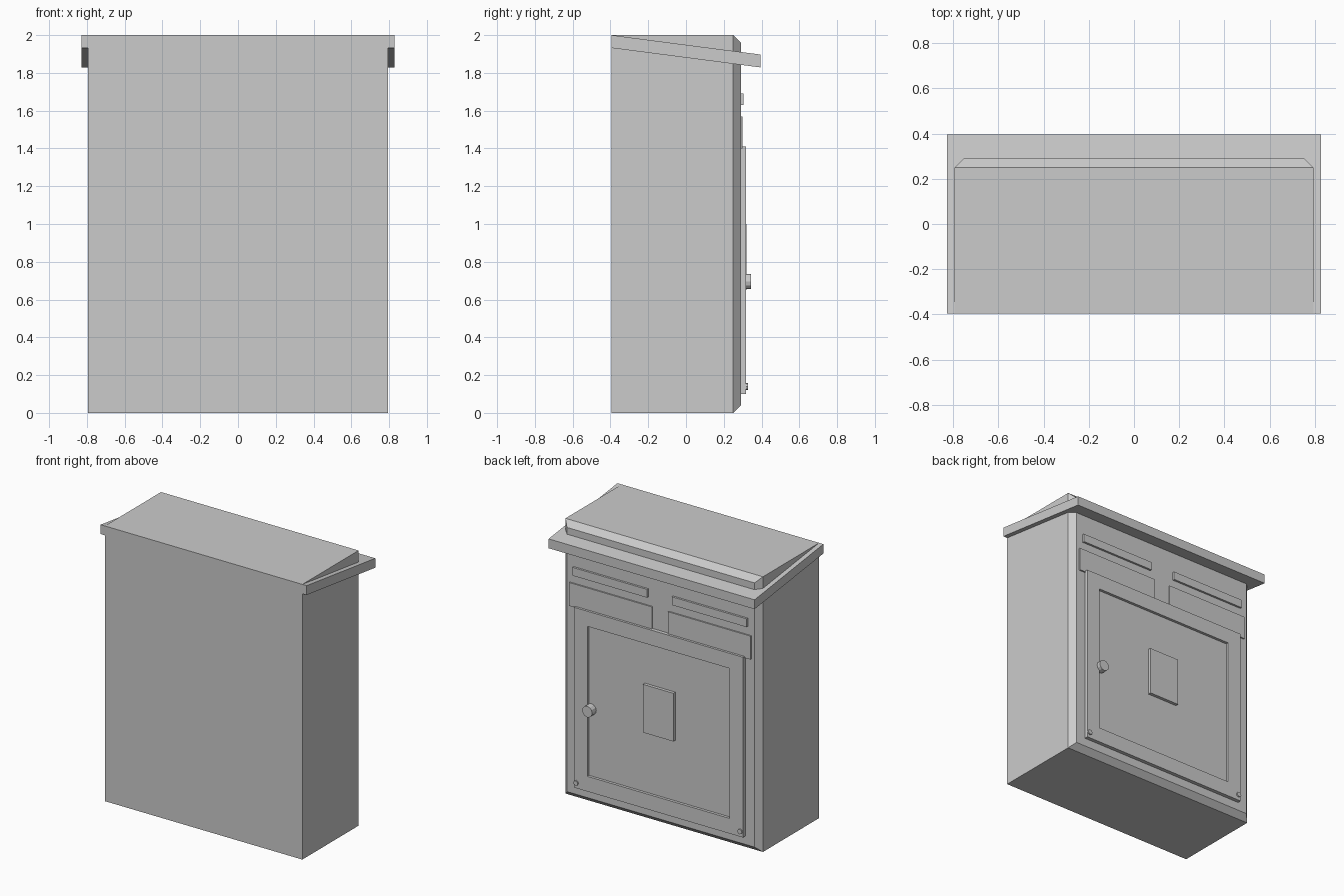
import bpy
import bmesh
from math import pi
from mathutils import Matrix, Vector

cube = bpy.data.objects.get("Cube")
if cube:
    bpy.data.objects.remove(cube, do_unlink=True)

grey = bpy.data.materials.new("plain grey")
grey.use_nodes = True
grey.diffuse_color = (0.6, 0.6, 0.6, 1)
grey.node_tree.nodes["Principled BSDF"].inputs["Base Color"].default_value = (0.6, 0.6, 0.6, 1)


def finish(name, bm):
    bmesh.ops.recalc_face_normals(bm, faces=bm.faces)
    mesh = bpy.data.meshes.new(name)
    bm.to_mesh(mesh)
    bm.free()
    mesh.materials.append(grey)
    obj = bpy.data.objects.new(name, mesh)
    bpy.context.collection.objects.link(obj)
    return obj


def box_mesh(x0, x1, y0, y1, z0, z1):
    bm = bmesh.new()
    bmesh.ops.create_cube(bm, size=1)
    low, high = Vector((x0, y0, z0)), Vector((x1, y1, z1))
    for v in bm.verts:
        v.co = (low + high) / 2 + v.co * (high - low)
    bm.normal_update()
    return bm


def back_face(bm):
    return max(bm.faces, key=lambda f: f.calc_center_median().y)


def disc(name, x, z, radius, y0, y1, sides):
    bm = bmesh.new()
    place = Matrix.Translation((x, (y0 + y1) / 2, z)) @ Matrix.Rotation(pi / 2, 4, "X")
    bmesh.ops.create_cone(bm, cap_ends=True, segments=sides, radius1=radius,
                          radius2=radius, depth=y1 - y0, matrix=place)
    finish(name, bm)


BACK = 0.29

# Cabinet with a chamfered rim around its detailed face
bm = box_mesh(-0.794, 0.794, -0.395, 0.25, 0, 2)
face = back_face(bm)
rim = bmesh.ops.extrude_face_region(bm, geom=[face])
if face.is_valid:
    bm.faces.remove(face)
for v in [g for g in rim["geom"] if isinstance(g, bmesh.types.BMVert)]:
    v.co.y = BACK
    v.co.x -= 0.04 if v.co.x > 0 else -0.04
    v.co.z += 0.04 if v.co.z < 1 else -0.04
finish("cabinet_body", bm)

# Overhanging roof slab that slopes down towards the detailed face
bm = box_mesh(-0.828, 0.828, -0.395, 0.395, 1.932, 2)
for v in bm.verts:
    if v.co.y > 0:
        v.co.z -= 0.103
finish("sloping_roof", bm)

# Slot covers and label plates in mirrored pairs
for side, sign in (("left", 1), ("right", -1)):
    for part, inner, outer, depth, z0, z1 in (
            ("slot_cover", 0.10, 0.70, 0.305, 1.63, 1.69),
            ("label_plate", 0.065, 0.73, 0.30, 1.40, 1.57)):
        xs = sorted((sign * inner, sign * outer))
        finish(f"{part}_{side}", box_mesh(*xs, BACK - 0.01, depth, z0, z1))
    disc(f"door_screw_{side}", sign * 0.66, 0.14, 0.018, 0.31, 0.327, 8)

# Door with a raised border and a sunken panel
bm = box_mesh(-0.68, 0.68, BACK - 0.01, 0.317, 0.10, 1.41)
panel = back_face(bm)
bmesh.ops.inset_region(bm, faces=[panel], thickness=0.11, use_even_offset=True)
bmesh.ops.inset_region(bm, faces=[panel], thickness=0, depth=-0.02)
finish("door", bm)

# Notice plate and knob on the door
finish("notice_plate", box_mesh(-0.122, 0.122, 0.295, 0.32, 0.65, 1.0))
disc("door_knob", 0.553, 0.695, 0.04, 0.295, 0.345, 12)
